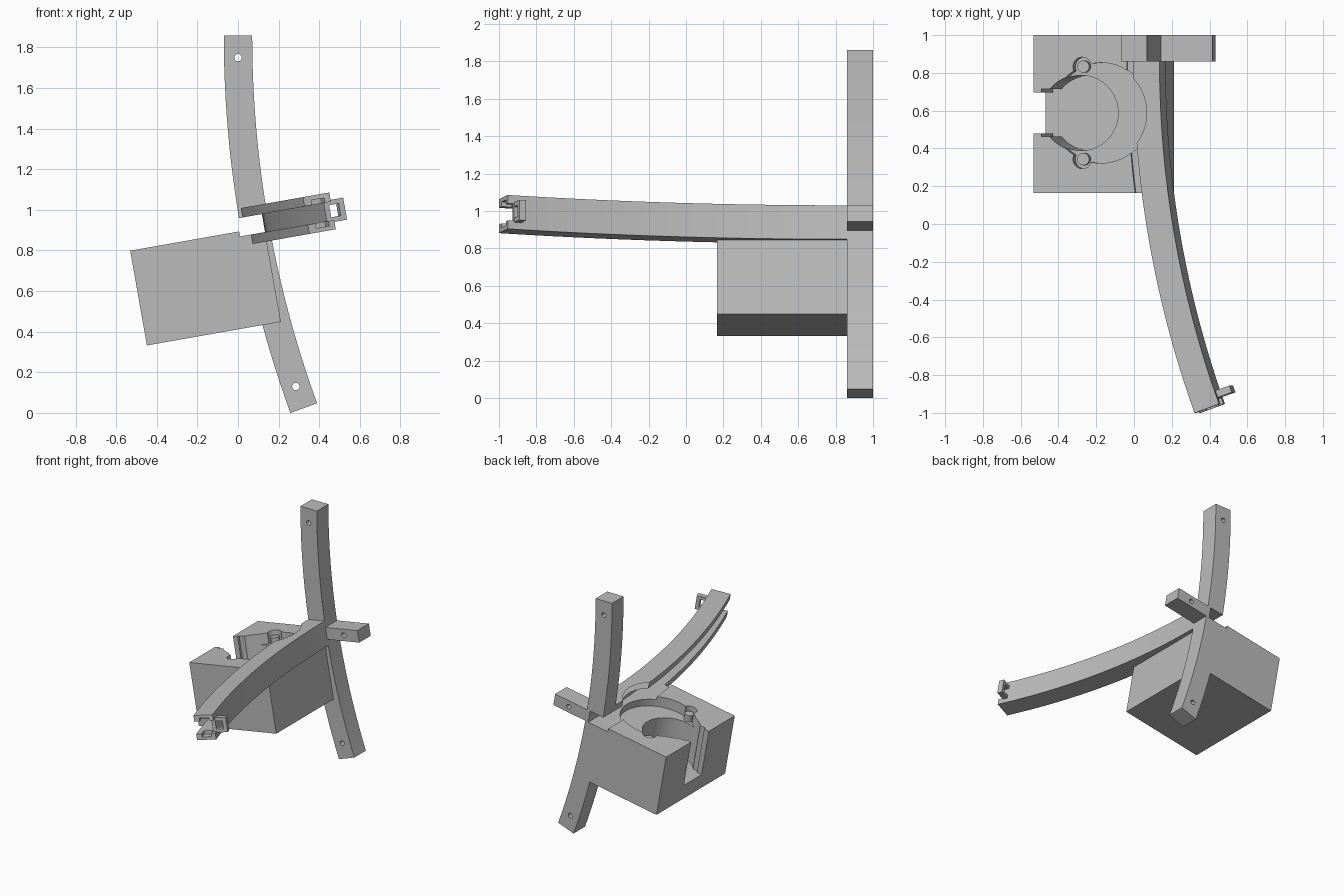
import bpy
import bmesh
from math import radians, sin, cos
from mathutils import Matrix, Vector

if "Cube" in bpy.data.objects:
    bpy.data.objects.remove(bpy.data.objects["Cube"], do_unlink=True)

R = 5.37                # bend radius shared by both arms
SWEEP = 20              # bend of each arm in degrees
WALL = 0.86             # front of the upright arm
TOP = 1.86
TILT = Matrix.Translation((0.082, 0, 0.9275)) @ Matrix.Rotation(radians(-10), 4, "Y")

grey = bpy.data.materials.new("plain_grey")
grey.use_nodes = True
grey.diffuse_color = (0.5, 0.5, 0.5, 1)
grey.node_tree.nodes["Principled BSDF"].inputs["Base Color"].default_value = grey.diffuse_color


def finish(name, bm):
    bmesh.ops.recalc_face_normals(bm, faces=bm.faces)
    if bm.calc_volume(signed=True) < 0:
        bmesh.ops.reverse_faces(bm, faces=bm.faces)
    mesh = bpy.data.meshes.new(name)
    bm.to_mesh(mesh)
    bm.free()
    mesh.materials.append(grey)
    ob = bpy.data.objects.new(name, mesh)
    bpy.context.collection.objects.link(ob)
    return ob


def lying(u, s, h):
    return TILT @ Vector((u, WALL - s, h))


def standing(u, s, h):
    return Vector((u, h, TOP - s))


def sweep(name, profile, start, end, place, steps=24):
    """Carry a profile of (offset, height) along the bend; negative angles run straight."""
    angles = [start + (end - start) * i / steps for i in range(steps + 1)]
    bm = bmesh.new()
    rings = []
    for deg in angles:
        a = radians(deg)
        ring = []
        for off, h in profile:
            if a < 0:
                u, s = off, a * R
            else:
                u, s = R - (R - off) * cos(a), (R - off) * sin(a)
            ring.append(bm.verts.new(place(u, s, h)))
        rings.append(ring)
    n = len(profile)
    for r0, r1 in zip(rings, rings[1:]):
        for i in range(n):
            j = (i + 1) % n
            bm.faces.new((r0[i], r0[j], r1[j], r1[i]))
    bm.faces.new(rings[0][::-1])
    bm.faces.new(rings[-1])
    return finish(name, bm)


def rect(u0, u1, h0, h1):
    return [(u0, h0), (u1, h0), (u1, h1), (u0, h1)]


def block(name, lo, hi):
    lo, hi = Vector(lo), Vector(hi)
    bm = bmesh.new()
    bmesh.ops.create_cube(bm, size=1, matrix=TILT @ Matrix.Translation((lo + hi) / 2)
                          @ Matrix.Diagonal((*(hi - lo), 1)))
    return finish(name, bm)


def rod(name, matrix, radius, length, sides):
    bm = bmesh.new()
    bmesh.ops.create_cone(bm, cap_ends=True, segments=sides, radius1=radius,
                          radius2=radius, depth=length, matrix=matrix)
    return finish(name, bm)


def disc(name, u, y, radius, w0, w1):
    return rod(name, TILT @ Matrix.Translation((u, y, (w0 + w1) / 2)), radius, w1 - w0, 64)


def pin_hole(matrix):
    return rod("hole_cutter", matrix @ Matrix.Rotation(radians(90), 4, "X"), 0.018, 0.6, 24)


def cut(ob, *cutters):
    bpy.context.view_layer.objects.active = ob
    for cutter in cutters:
        cutter.hide_render = True
        mod = ob.modifiers.new("cut", "BOOLEAN")
        mod.operation = "DIFFERENCE"
        mod.solver = "EXACT"
        mod.object = cutter
        bpy.ops.object.modifier_apply(modifier=mod.name)
        bpy.data.objects.remove(cutter, do_unlink=True)


# Upright curved arm with two pin holes and a slot through its middle
upright = sweep("upright_arm", rect(-0.07, 0.07, WALL, 1), 0, SWEEP, standing)
cut(upright,
    pin_hole(Matrix.Translation((0, 0.93, 1.75))),
    pin_hole(Matrix.Translation((0.285, 0.93, 0.13))),
    block("slot_cutter", (-0.2, 0.8, -0.045), (0.044, 1.1, 0.045)))

# Side stub with a pin hole
stub = block("side_stub", (0.044, WALL, -0.045), (0.346, 1, 0.045))
cut(stub, pin_hole(TILT @ Matrix.Translation((0.22, 0.93, 0))))


def round_recess():
    return disc("recess_cutter", -0.265, 0.588, 0.266, -0.1, 0.3)


# Long curved arm: a channel open on its outer side, slotted at the tip
arm = sweep("long_arm", rect(-0.07, 0.07, -0.092, 0.092), 0, SWEEP, lying)
cut(arm,
    sweep("channel_cutter", rect(-0.2, 0.044, -0.045, 0.045), -1, 21, lying),
    round_recess(),
    sweep("end_slot_cutter", rect(-0.1, 0.1, -0.046, 0.046), 19.62, 20.5, lying, 2),
    sweep("end_pocket_cutter", rect(-0.03, 0.04, -0.07, 0.07), 19.4, 20.6, lying, 2))

# Small loop beside the tip of the long arm
for name, shape in (("loop_top", rect(0.06, 0.15, 0.03, 0.055)),
                    ("loop_bottom", rect(0.06, 0.15, -0.055, -0.03)),
                    ("loop_side", rect(0.122, 0.15, -0.03, 0.03))):
    sweep(name, shape, 19.18, 19.6, lying, 2)

# Holder box with a clearance strip, round pocket and side opening
box = block("holder_box", (-0.626, 0.165, -0.494), (0.044, 1, -0.02))
cut(box,
    sweep("strip_cutter", rect(-0.125, 0.2, -0.045, 0.3), -2, 10, lying),
    round_recess(),
    disc("pocket_cutter", -0.385, 0.588, 0.199, -0.375, 0.2),
    block("opening_cutter", (-0.8, 0.48, -0.375), (-0.4, 0.696, 0.2)),
    block("groove_cutter", (-0.585, 0.462, -0.375), (-0.525, 0.714, 0.2)))

# Screw posts standing in shallow wells on both sides of the pocket
for side in (-1, 1):
    y = 0.588 + side * 0.245
    cut(box, disc("well_cutter", -0.365, y, 0.05, -0.098, 0.2))
    disc("screw_post", -0.365, y, 0.032, -0.12, -0.05)

for ob in bpy.context.view_layer.objects:
    if ob.type == "MESH" and grey.name in ob.data.materials:
        bpy.ops.object.select_all(action="DESELECT")
        ob.select_set(True)
        bpy.context.view_layer.objects.active = ob
        bpy.ops.object.shade_smooth_by_angle(angle=radians(30))
